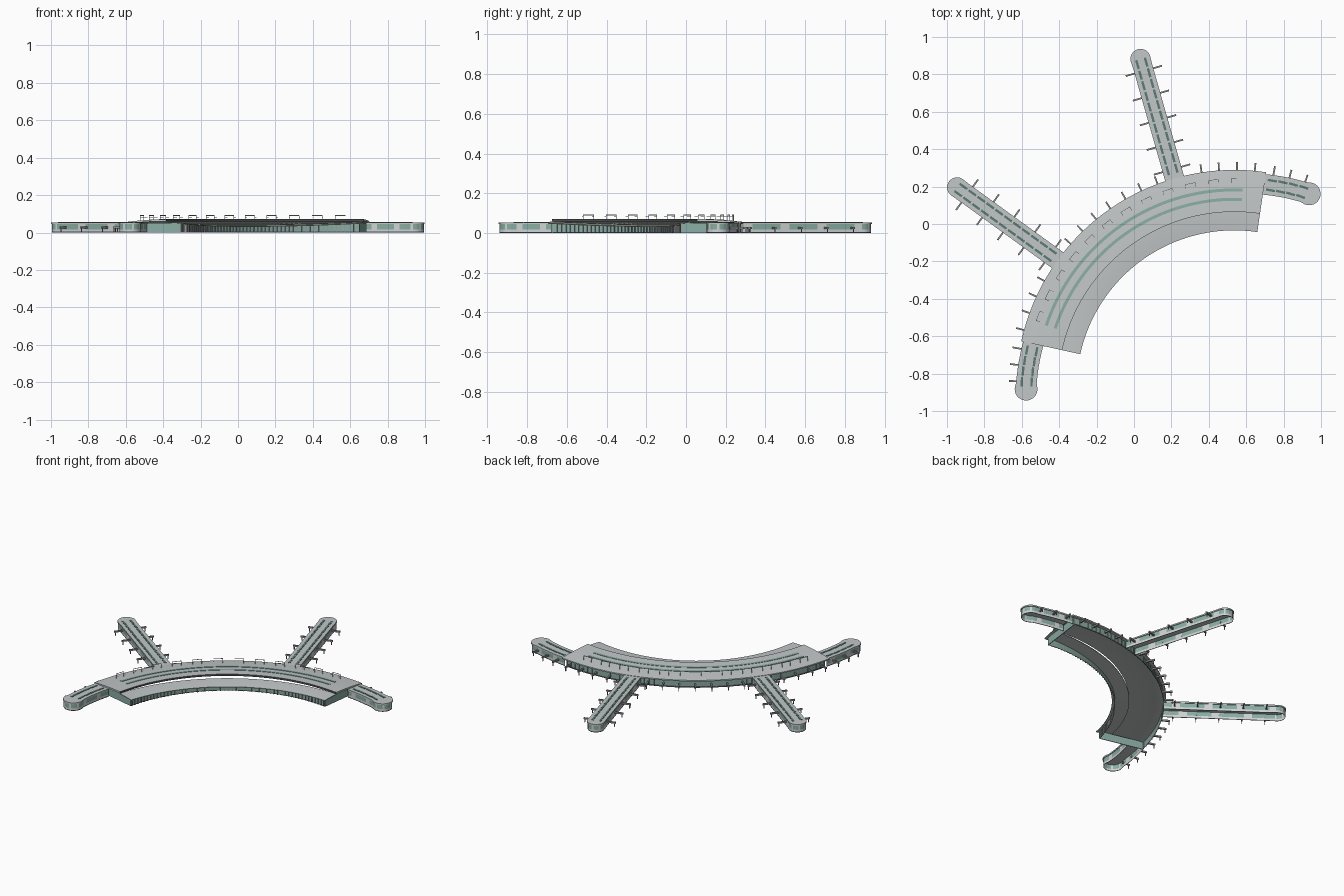
import bpy, bmesh
from math import sin, cos, radians, atan2
from mathutils import Matrix, Vector

if "Cube" in bpy.data.objects:
    bpy.data.objects.remove(bpy.data.objects["Cube"])

CENTRE = Vector((0.536, -0.877, 0))
AXIS = 124.6        # bearing of the symmetry axis, degrees
SPAN = 43           # half angle of the main hall


def material(name, rgb):
    m = bpy.data.materials.new(name)
    m.use_nodes = True
    m.diffuse_color = (*rgb, 1)
    bsdf = m.node_tree.nodes["Principled BSDF"]
    bsdf.inputs["Base Color"].default_value = (*rgb, 1)
    bsdf.inputs["Roughness"].default_value = 0.7
    return m


ROOF = material("roof grey", (0.54, 0.57, 0.57))
GLASS = material("teal glass", (0.25, 0.42, 0.37))
SKY = material("dark teal skylight", (0.1, 0.2, 0.175))
DARK = material("charcoal", (0.07, 0.075, 0.075))
PALE = material("pale cladding", (0.62, 0.66, 0.65))
METAL = material("bridge grey", (0.3, 0.31, 0.3))


def finish(name, bm, mats, smooth=False, closed=False):
    if closed:
        bmesh.ops.recalc_face_normals(bm, faces=bm.faces)
    me = bpy.data.meshes.new(name)
    bm.to_mesh(me)
    bm.free()
    for m in mats:
        me.materials.append(m)
    ob = bpy.data.objects.new(name, me)
    bpy.context.collection.objects.link(ob)
    if smooth:
        bpy.ops.object.select_all(action="DESELECT")
        ob.select_set(True)
        bpy.context.view_layer.objects.active = ob
        bpy.ops.object.shade_smooth_by_angle(angle=radians(30))


def polar(r, a, z=0):
    return CENTRE + Vector((r * cos(radians(a)), r * sin(radians(a)), z))


def sweep(name, profile, mats, half=SPAN, closed=False, pick=lambda j: 0, steps=64):
    """Sweep an (r, z) profile round the hall; profile depends on u, 0 at mid and 1 at the ends."""
    bm = bmesh.new()
    rings = []
    for i in range(steps + 1):
        off = half * (2 * i / steps - 1)
        rings.append([bm.verts.new(polar(r, AXIS + off, z)) for r, z in profile(abs(off) / SPAN)])
    n = len(rings[0])
    for a, b in zip(rings, rings[1:]):
        for j in range(n if closed else n - 1):
            k = (j + 1) % n
            bm.faces.new((a[j], b[j], b[k], a[k])).material_index = pick(j)
    if closed:
        bm.faces.new(rings[0])
        bm.faces.new(rings[-1])
    finish(name, bm, mats, True, closed)


def add_box(bm, pos, size, angle):
    """Box with local x pointing along the given bearing in degrees."""
    mat = Matrix.Translation(pos) @ Matrix.Rotation(radians(angle), 4, "Z") @ Matrix.Diagonal((*size, 1))
    bmesh.ops.create_cube(bm, size=1, matrix=mat)


# Main hall: roof, then a lower inner canopy that leaves an open crescent gap
sweep("hall_roof", lambda u: [(1.158, .045), (1.166, .048), (1.166, .056), (1.1, .063), (1.03, .068),
                              (.942, .071), (.942, .059), (1.03, .058), (1.1, .053)],
      [ROOF, DARK], closed=True, pick=lambda j: 1 if j == 5 else 0)


def canopy(u):
    hi, lo = .042 + .017 * u * u, .034 + .017 * u * u
    return [(.946, hi), (.9, (hi + lo) / 2 + .002), (.843, lo), (.843, lo - .004), (.946, hi - .004)]


sweep("inner_canopy", canopy, [ROOF], closed=True)
sweep("outer_wall", lambda u: [(1.15, 0), (1.15, .01), (1.15, .05)], [DARK, GLASS],
      half=SPAN - 1, pick=lambda j: j)
sweep("inner_wall", lambda u: [(.862, .034 + .016 * u * u), (.862, .005), (.862, 0)], [GLASS, DARK],
      half=SPAN - 1, pick=lambda j: j)
for label, r, z in (("inner", 1.009, .0685), ("outer", 1.059, .0662)):
    sweep(label + "_roof_skylight", lambda u: [(r + .008, z - .002), (r + .008, z + .002),
                                               (r - .008, z + .003), (r - .008, z - .002)],
          [GLASS], half=37, closed=True)

# Hall end walls
bm = bmesh.new()
for s in (-1, 1):
    add_box(bm, polar(1.005, AXIS + s * (SPAN - 1), .025), (.285, .004, .05), AXIS + s * (SPAN - 1))
finish("hall_end_walls", bm, [GLASS])

# Wall fins on both long sides of the hall
bm = bmesh.new()
for i in range(-27, 28):
    a = AXIS + i * 1.54
    u = abs(i) / 28
    add_box(bm, polar(1.151, a, .024), (.004, .002, .046), a)
    h = .034 + .016 * u * u
    add_box(bm, polar(.859, a, h / 2), (.006, .003, h), a)
finish("hall_wall_fins", bm, [METAL])

# Rooftop frames along the outer edge
bm = bmesh.new()
for i in range(12):
    a = AXIS + (i - 5.5) * 6.4
    add_box(bm, polar(1.118, a, .091), (.002, .056, .003), a)
    for s in (-1, 1):
        b = a + s * 1.4
        add_box(bm, polar(1.118, b, .075), (.002, .002, .034), a)
        add_box(bm, polar(1.107, b, .082), (.022, .002, .002), a)
finish("rooftop_frames", bm, [PALE])

# Piers: glazed stadium-shaped shells with slab roofs
skylights, bridges = bmesh.new(), bmesh.new()


def outline(path, half, cap):
    """Counter-clockwise outline round a path, with a round cap at its end."""
    right, left = [], []
    for i, p in enumerate(path):
        d = (path[min(i + 1, len(path) - 1)] - path[max(i - 1, 0)]).normalized()
        side = Vector((d.y, -d.x, 0)) * half
        right.append(p + side)
        left.append(p - side)
    h = atan2(d.y, d.x)
    tip = [path[-1] + cap * Vector((cos(h + t), sin(h + t), 0))
           for t in (radians(-100 + 12.5 * k) for k in range(17))]
    return right[:-1] + tip + left[-2::-1]


def pier(name, path, half, cap):
    # Walls: dark plinth, pale sill, glass with every fourth panel clad
    base = outline(path, half - .004, cap - .004)
    bm = bmesh.new()
    rows = [[bm.verts.new(p + Vector((0, 0, z))) for p in base] for z in (0, .005, .017, .046)]
    for k in range(3):
        for j in range(len(base) - 1):
            f = bm.faces.new((rows[k][j], rows[k][j + 1], rows[k + 1][j + 1], rows[k + 1][j]))
            f.material_index = 1 if k == 2 and j % 4 == 1 else k
    finish(name + "_walls", bm, [DARK, PALE, GLASS], True)
    # Roof slab
    edge = outline(path, half, cap)
    bm = bmesh.new()
    low, high = ([bm.verts.new(p + Vector((0, 0, z))) for p in edge] for z in (.045, .054))
    bm.faces.new(low)
    bm.faces.new(high)
    for j in range(len(edge)):
        k = (j + 1) % len(edge)
        bm.faces.new((low[j], low[k], high[k], high[j]))
    finish(name + "_roof", bm, [ROOF], True, True)


def bridge(root, angle):
    """Slim boarding bridge reaching out from a wall, with a support leg."""
    out = Vector((cos(radians(angle)), sin(radians(angle)), 0))
    add_box(bridges, root + out * .024 + Vector((0, 0, .026)), (.054, .009, .01), angle)
    add_box(bridges, root + out * .044 + Vector((0, 0, .011)), (.005, .004, .022), angle)


for s, side in ((-1, "left"), (1, "right")):
    # Straight radial pier
    a = AXIS + .4 + s * 19.1
    pier(side + "_long_pier", [polar(1.15 + .679 * k / 14, a) for k in range(15)], .052, .054)
    across = polar(1, a + 90) - CENTRE
    for t in (-1, 1):
        for k in range(11):
            add_box(skylights, polar(1.215 + k * .059, a, .0545) + across * t * .024, (.049, .0125, .004), a)
        for k in range(5):
            bridge(polar(1.215 + k * .137, a) + across * t * .05, a + t * 90)
    # Short curved pier continuing the arc
    pier(side + "_end_pier",
         [polar(1.1 + .013 * k / 8, AXIS + s * (42.6 + 13.1 * k / 8)) for k in range(9)], .055, .061)
    for k in range(4):
        b = AXIS + s * (45 + k * 2.9)
        for t in (-1, 1):
            add_box(skylights, polar(1.101 + t * .026 + k * .003, b, .0545), (.0125, .049, .004), b)
    for k in range(3):
        b = AXIS + s * (45 + k * 4.3)
        bridge(polar(1.155, b), b)
    # Boarding bridges on the hall's outer wall
    for off in (4.7, 9.4, 14, 26, 30.6, 35.3, 40):
        bridge(polar(1.158, AXIS + s * off), AXIS + s * off)
bridge(polar(1.158, AXIS), AXIS)

finish("pier_skylights", skylights, [SKY])
finish("boarding_bridges", bridges, [METAL])
